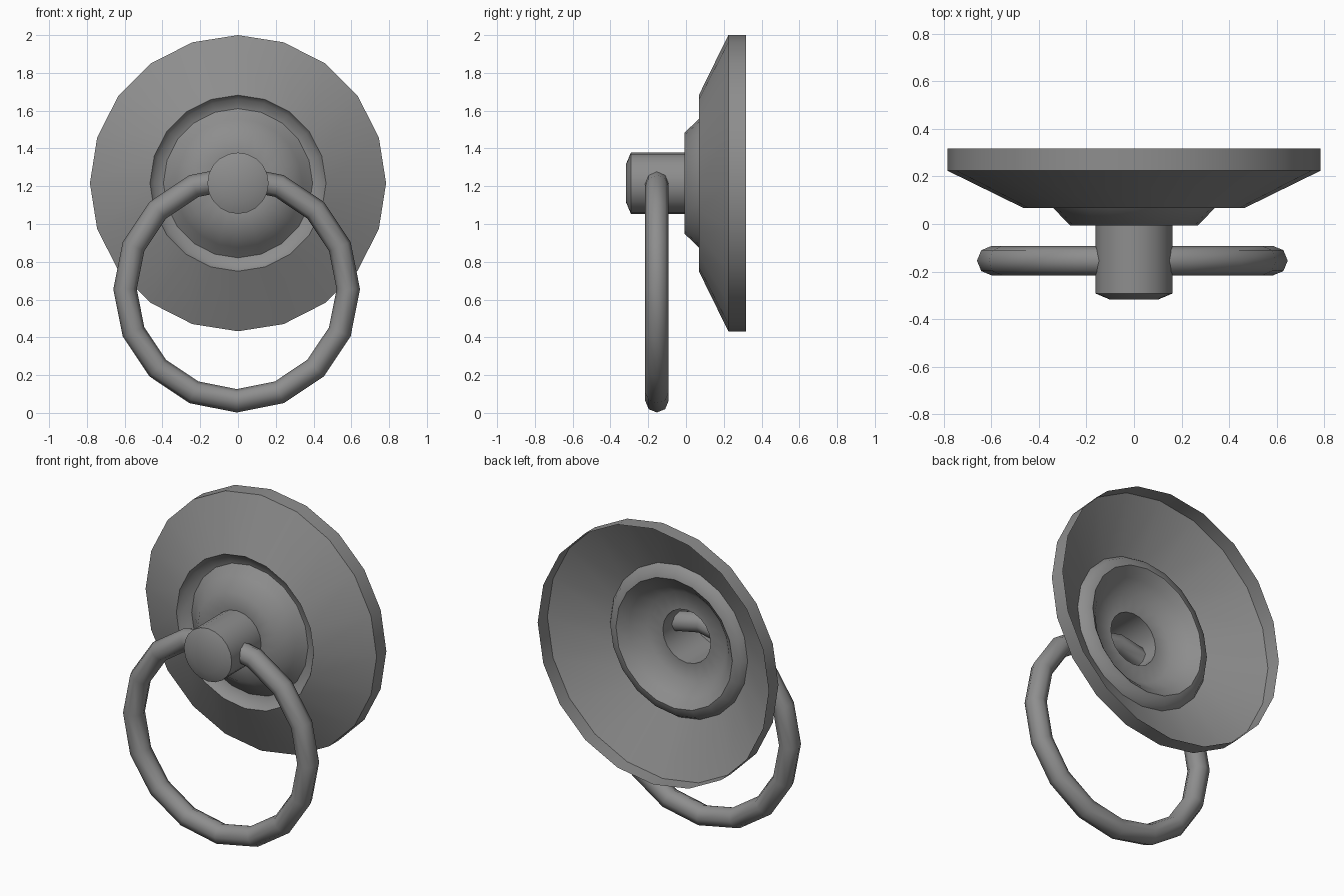
import bpy, bmesh
from math import pi
from mathutils import Vector

if "Cube" in bpy.data.objects:
    bpy.data.objects.remove(bpy.data.objects["Cube"], do_unlink=True)

grey = bpy.data.materials.new("grey_metal")
grey.use_nodes = True
colour = (0.27, 0.27, 0.27, 1)
grey.diffuse_color = colour
grey.node_tree.nodes["Principled BSDF"].inputs["Base Color"].default_value = colour

SIDES = 20
CENTRE_Z = 1.216


def finish(obj, angle):
    """Give the object its colour and smooth shading."""
    obj.data.materials.append(grey)
    bpy.ops.object.select_all(action="DESELECT")
    obj.select_set(True)
    bpy.context.view_layer.objects.active = obj
    bpy.ops.object.shade_smooth_by_angle(angle=angle)


def lathe(name, profile, angle):
    """Turn a (radius, y) profile around the front-to-back axis."""
    bm = bmesh.new()
    verts = [bm.verts.new((0, y, r)) for r, y in profile]
    edges = [bm.edges.new(pair) for pair in zip(verts, verts[1:])]
    bmesh.ops.spin(bm, geom=verts + edges, cent=(0, 0, 0), axis=(0, 1, 0),
                   angle=2 * pi, steps=SIDES, use_duplicate=False)
    bmesh.ops.remove_doubles(bm, verts=bm.verts, dist=0.0005)
    bmesh.ops.recalc_face_normals(bm, faces=bm.faces)
    # Open shells must face the front
    if sum(f.normal.y * f.calc_area() for f in bm.faces) > 0:
        bmesh.ops.reverse_faces(bm, faces=bm.faces)
    bmesh.ops.translate(bm, verts=bm.verts, vec=Vector((0, 0, CENTRE_Z)))
    mesh = bpy.data.meshes.new(name)
    bm.to_mesh(mesh)
    bm.free()
    obj = bpy.data.objects.new(name, mesh)
    bpy.context.collection.objects.link(obj)
    finish(obj, angle)


# Hollow dished plate with a groove and a raised centre, open behind the post
lathe("backplate", [(0.784, 0.318), (0.784, 0.224), (0.466, 0.068),
                    (0.445, 0.1), (0.395, 0.115), (0.34, 0.068),
                    (0.268, -0.007), (0.162, -0.007)], pi / 3.2)

# Hollow post with a chamfered closed end
lathe("post", [(0.162, -0.007), (0.162, -0.292), (0.1, -0.318), (0, -0.318)], pi / 6)

# Hanging pull ring passing through the post
bpy.ops.mesh.primitive_torus_add(
    major_segments=16, minor_segments=8, major_radius=0.591, minor_radius=0.062,
    location=(-0.007, -0.154, 0.655), rotation=(pi / 2, 0, 0))
ring = bpy.context.object
ring.name = "pull_ring"
finish(ring, pi / 3)
